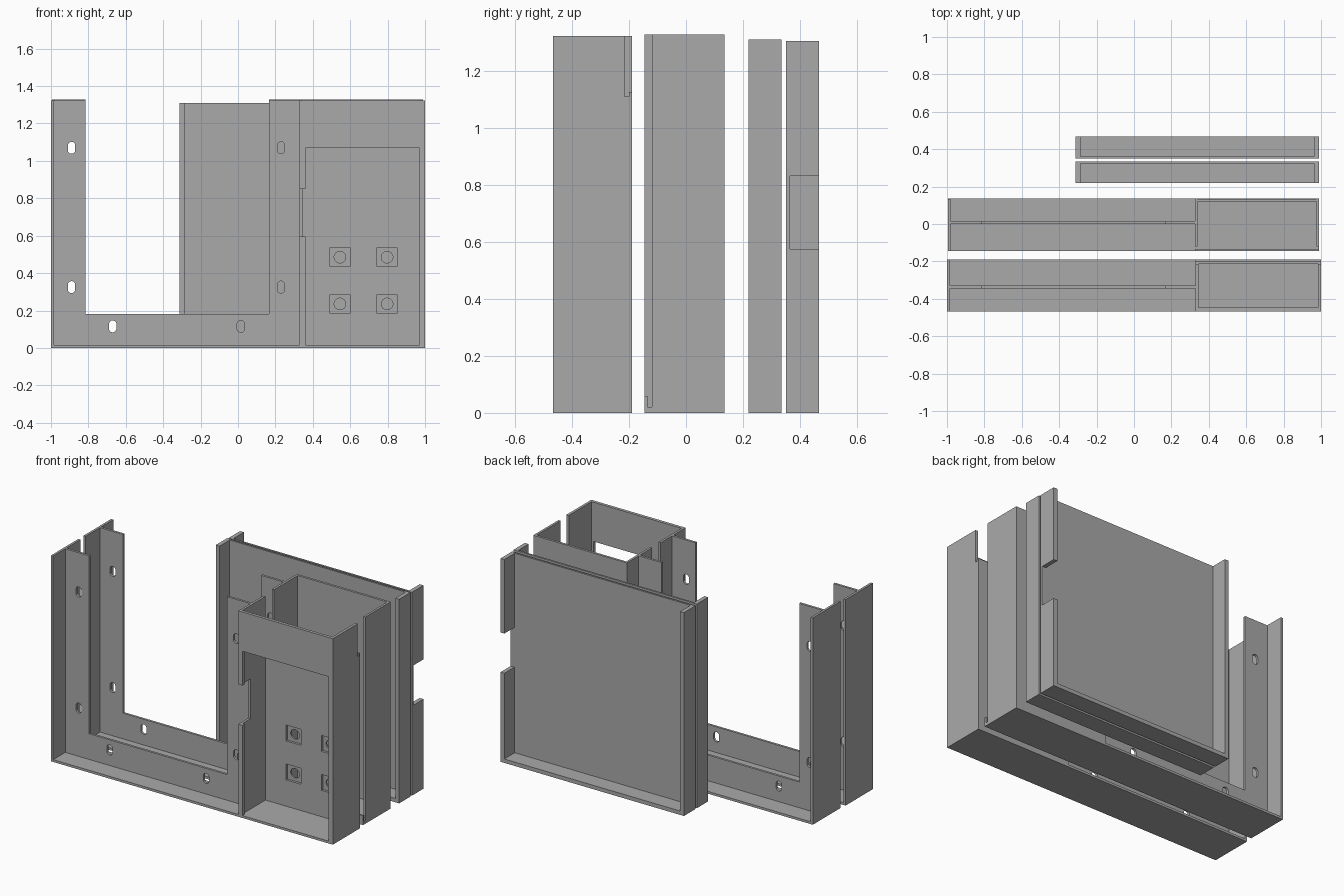
import bpy
from math import radians, cos, sin, pi

cube = bpy.data.objects.get("Cube")
if cube:
    bpy.data.objects.remove(cube)

grey = bpy.data.materials.new("plain grey")
grey.use_nodes = True
colour = (0.4, 0.4, 0.4, 1)
grey.diffuse_color = colour
grey.node_tree.nodes["Principled BSDF"].inputs["Base Color"].default_value = colour


def sheet(name, loops, lo, hi, axis="y"):
    """Extrude an outline with holes: xz loops along y, or yz loops along x."""
    curve = bpy.data.curves.new(name + " outline", "CURVE")
    curve.dimensions = "2D"
    curve.fill_mode = "BOTH"
    curve.extrude = (hi - lo) / 2
    for loop in loops:
        spline = curve.splines.new("POLY")
        spline.points.add(len(loop) - 1)
        for point, (u, v) in zip(spline.points, loop):
            point.co = (u, v, 0, 1)
        spline.use_cyclic_u = True
    temp = bpy.data.objects.new(name + " outline", curve)
    bpy.context.collection.objects.link(temp)
    graph = bpy.context.evaluated_depsgraph_get()
    mesh = bpy.data.meshes.new_from_object(temp.evaluated_get(graph))
    bpy.data.objects.remove(temp)
    bpy.data.curves.remove(curve)
    mesh.materials.clear()
    mesh.materials.append(grey)
    for face in mesh.polygons:
        face.use_smooth = False
    obj = bpy.data.objects.new(name, mesh)
    bpy.context.collection.objects.link(obj)
    mid = (lo + hi) / 2
    if axis == "y":
        obj.rotation_euler = (radians(90), 0, 0)
        obj.location.y = mid
    else:
        obj.rotation_euler = (radians(90), 0, radians(90))
        obj.location.x = mid
    return obj


def rect(u0, u1, v0, v1):
    return [(u0, v0), (u1, v0), (u1, v1), (u0, v1)]


def box(name, x, y, z):
    return sheet(name, [rect(*x, *z)], *y)


def slot(u, v, r=0.02, half=0.012):
    """Upright rounded slot; half=0 gives a circle."""
    steps = [2 * pi * (i + 0.5) / 20 for i in range(20)]
    return [(u + r * cos(a), v + r * sin(a) + (half if sin(a) > 0 else -half))
            for a in steps]


T = 0.015
SLOTS = [(-0.89, 1.07), (-0.89, 0.325), (-0.67, 0.115),
         (0.015, 0.115), (0.23, 0.325), (0.23, 1.07)]


def frame(side, x0, x1, y0, y1, plate_y, top):
    """U-shaped mounting frame: slotted plate, outer wall and floor."""
    outline = [(x0, 0), (0.34, 0), (0.34, top), (0.165, top),
               (0.165, 0.18), (-0.815, 0.18), (-0.815, top), (x0, top)]
    sheet(side + "_frame_plate", [outline] + [slot(*s) for s in SLOTS],
          plate_y, plate_y + T)
    box(side + "_outer_wall", (x0, x0 + T), (y0, y1), (0, top))
    box(side + "_floor", (x0, x1), (y0, y1), (0, T))


# Front half: frame, open-fronted column and recessed back panel
F0, F1, FT = -0.467, -0.19, 1.322
frame("front", -1, 1, F0, F1, -0.345, FT)
sheet("front_column_left_wall",
      [[(F0, 0), (F1, 0), (F1, 1.125), (-0.2, 1.125), (-0.2, 1.11),
        (-0.215, 1.11), (-0.215, FT), (F0, FT), (F0, 0.85),
        (-0.365, 0.85), (-0.365, 0.595), (F0, 0.595)]], 0.33, 0.345, "x")
sheet("front_column_right_wall",
      [[(F0, 0), (F1, 0), (F1, 1.125), (-0.2, 1.125), (-0.2, 1.11),
        (-0.215, 1.11), (-0.215, FT), (F0, FT)]], 0.983, 1, "x")
box("front_header", (0.33, 1), (F0, F0 + 0.02), (1.07, FT))
for z in ((0, 0.595), (0.85, 1.07)):
    box("front_left_lip", (0.33, 0.36), (F0, F0 + 0.02), z)
box("front_right_lip", (0.97, 1), (F0, F0 + 0.02), (0, 1.07))

# Back panel in two layers: square pockets over round holes
centres = [(x, z) for x in (0.545, 0.797) for z in (0.235, 0.485)]
pockets = [rect(x - 0.053, x + 0.053, z - 0.051, z + 0.051) for x, z in centres]
holes = [slot(x, z, 0.031, 0) for x, z in centres]
sheet("panel_pocket_layer", [rect(0.335, 0.99, 0, 1.11)] + pockets, -0.215, -0.2)
sheet("panel_hole_layer", [rect(0.335, 0.99, 0, 1.125)] + holes, -0.2, F1)

# Rear half: frame and column closed at the back, open towards the front half
R0, R1, RT = -0.145, 0.135, 1.327
frame("rear", -0.995, 0.99, R0, R1, 0.0, RT)
wall = [(R0, 0), (R1, 0), (R1, RT), (-0.12, RT), (-0.12, 0.02),
        (-0.135, 0.02), (-0.135, 0.06), (R0, 0.06)]
for name, x in (("left", 0.325), ("right", 0.975)):
    sheet("rear_column_" + name + "_wall", [wall], x, x + T, "x")
box("rear_column_back", (0.325, 0.99), (R1 - T, R1), (0, RT))
box("rear_column_front_lip", (0.325, 0.99), (R0, R0 + 0.01), (0, 0.06))


def tray(side, y0, y1, panel_y, top, right_wall):
    """Shallow cover: panel, floor and two side walls, open at the top."""
    box(side + "_cover_panel", (-0.312, 0.99), (panel_y, panel_y + 0.012), (0, top))
    box(side + "_cover_floor", (-0.312, 0.99), (y0, y1), (0, 0.025))
    box(side + "_cover_left_wall", (-0.312, -0.285), (y0, y1), (0, top))
    sheet(side + "_cover_right_wall", [right_wall], 0.963, 0.99, "x")


# Two covers back to back, the rear one notched
tray("inner", 0.22, 0.335, 0.323, 1.31, rect(0.22, 0.335, 0, 1.31))
tray("outer", 0.35, 0.467, 0.35, 1.305,
     [(0.35, 0), (0.467, 0), (0.467, 0.575), (0.365, 0.575),
      (0.365, 0.83), (0.467, 0.83), (0.467, 1.305), (0.35, 1.305)])
